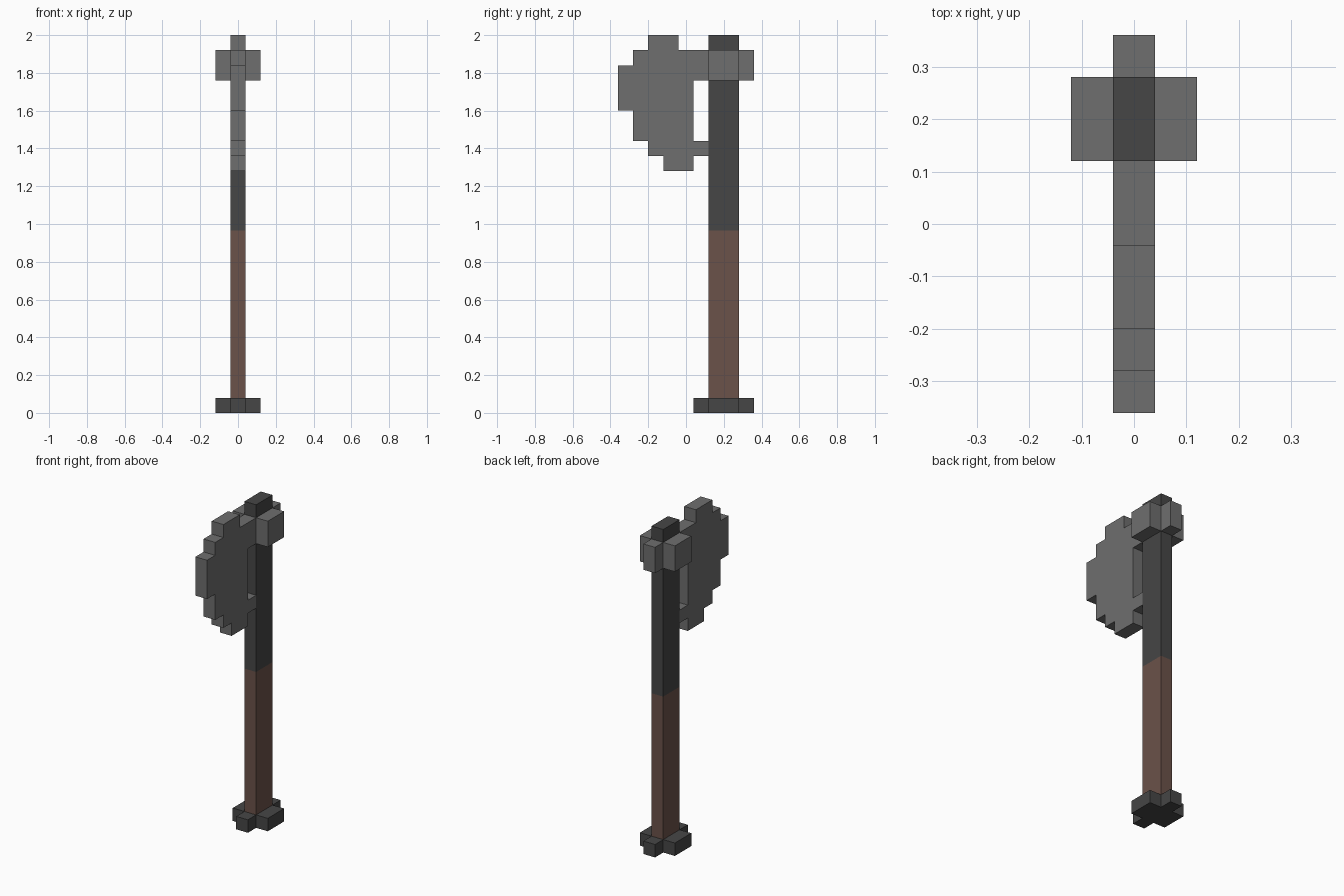
import bpy
import bmesh
from mathutils import Vector

cube = bpy.data.objects.get("Cube")
if cube:
    bpy.data.objects.remove(cube, do_unlink=True)

U = 0.08          # size of one block
SHAFT_Y = 0.20    # centre line of the shaft


def material(name, rgb):
    mat = bpy.data.materials.new(name)
    mat.use_nodes = True
    color = (*rgb, 1)
    mat.diffuse_color = color
    bsdf = mat.node_tree.nodes["Principled BSDF"]
    bsdf.inputs["Base Color"].default_value = color
    bsdf.inputs["Roughness"].default_value = 0.9
    return mat


steel = material("steel grey", (0.156, 0.156, 0.156))
iron = material("dark iron", (0.061, 0.061, 0.061))
wood = material("brown grip", (0.147, 0.084, 0.067))


def prism(name, points, direction, mat):
    """Extrude a closed outline of 3D points along a direction."""
    bm = bmesh.new()
    face = bm.faces.new([bm.verts.new(p) for p in points])
    ext = bmesh.ops.extrude_face_region(bm, geom=[face], use_keep_orig=True)
    moved = [v for v in ext["geom"] if isinstance(v, bmesh.types.BMVert)]
    bmesh.ops.translate(bm, verts=moved, vec=Vector(direction))
    bmesh.ops.recalc_face_normals(bm, faces=bm.faces)
    mesh = bpy.data.meshes.new(name)
    bm.to_mesh(mesh)
    bm.free()
    mesh.materials.append(mat)
    obj = bpy.data.objects.new(name, mesh)
    bpy.context.collection.objects.link(obj)
    return obj


def box(name, x, y, z, mat):
    corners = [(x[0], y[0]), (x[1], y[0]), (x[1], y[1]), (x[0], y[1])]
    return prism(name, [(a, b, z[0]) for a, b in corners], (0, 0, z[1] - z[0]), mat)


thin = (-U / 2, U / 2)
deep = (SHAFT_Y - U, SHAFT_Y + U)

# Shaft: wooden grip below, dark iron above
box("grip", thin, deep, (U, 0.965), wood)
box("upper_shaft", thin, deep, (0.965, 2), iron)

# Pommel: cross-shaped foot, one quarter outline turned into four
a, b, c, d = U / 2, 1.5 * U, U, 2 * U
cross = [(a, -d), (a, -c), (b, -c), (b, c), (a, c), (a, d),
         (-a, d), (-a, c), (-b, c), (-b, -c), (-a, -c), (-a, -d)]
prism("pommel", [(x, y + SHAFT_Y, 0) for x, y in cross], (0, 0, U), iron)

# Collar lugs on the sides and back of the shaft
collar_z = (22 * U, 24 * U)
for side, name in ((1, "left_lug"), (-1, "right_lug")):
    box(name, sorted((side * a, side * b)), deep, collar_z, steel)
box("back_lug", thin, (deep[1], deep[1] + U), collar_z, steel)

# Stepped blade with two arms to the shaft, outline in (y, z)
outline = [(-0.20, 2.0), (-0.04, 2.0), (-0.04, 1.92), (0.12, 1.92),
           (0.12, 1.76), (0.04, 1.76), (0.04, 1.44), (0.12, 1.44),
           (0.12, 1.36), (0.04, 1.36), (0.04, 1.28), (-0.12, 1.28),
           (-0.12, 1.36), (-0.20, 1.36), (-0.20, 1.44), (-0.28, 1.44),
           (-0.28, 1.60), (-0.36, 1.60), (-0.36, 1.84), (-0.28, 1.84),
           (-0.28, 1.92), (-0.20, 1.92)]
prism("blade", [(-a, y, z) for y, z in outline], (U, 0, 0), steel)
